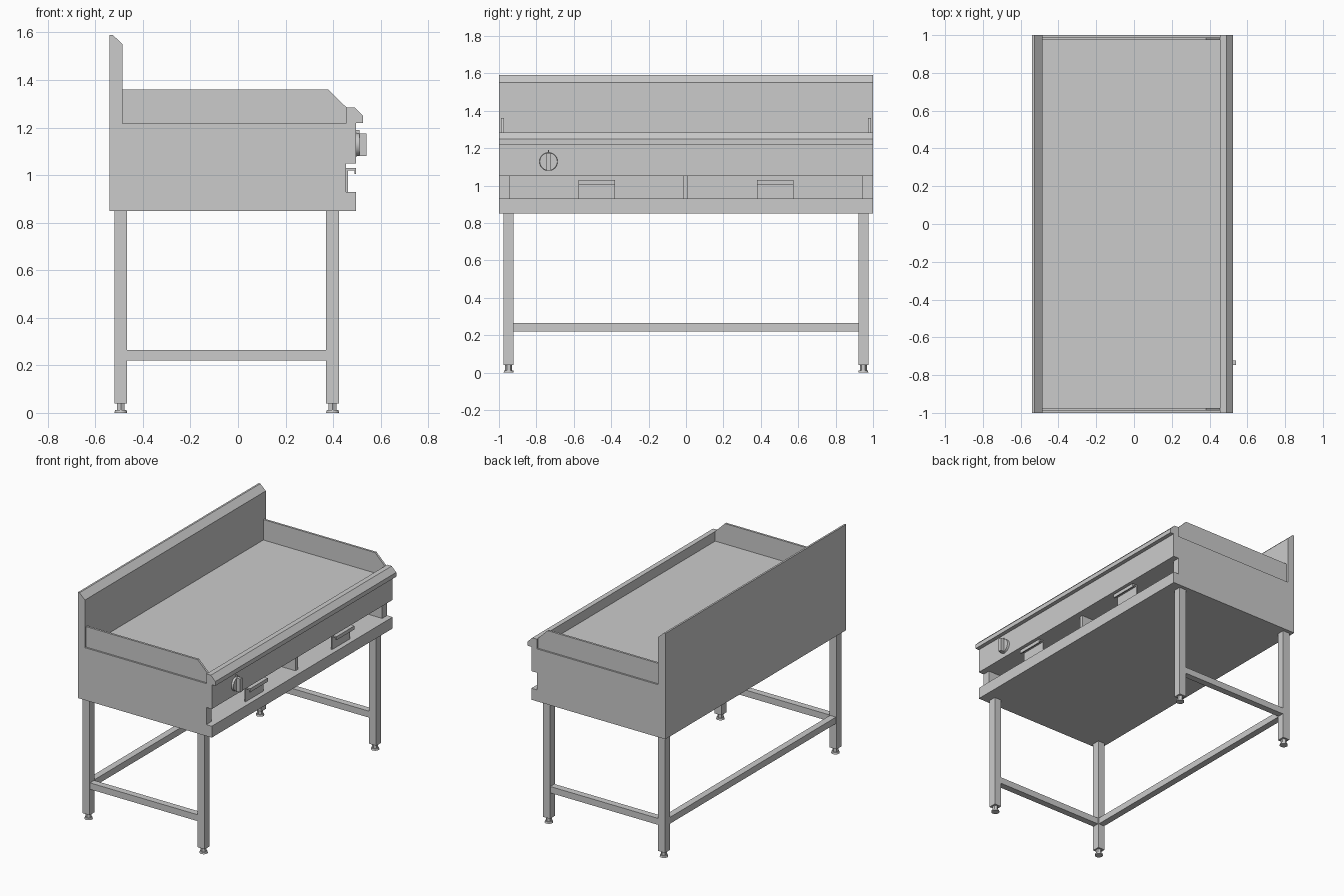
import bpy, bmesh, math
from mathutils import Matrix, Vector

if "Cube" in bpy.data.objects:
    bpy.data.objects.remove(bpy.data.objects["Cube"])


def make(name, bm):
    bmesh.ops.recalc_face_normals(bm, faces=bm.faces)
    me = bpy.data.meshes.new(name)
    bm.to_mesh(me)
    bm.free()
    ob = bpy.data.objects.new(name, me)
    bpy.context.collection.objects.link(ob)
    return ob


def box(name, x, y, z):
    bm = bmesh.new()
    c = Vector((sum(x) / 2, sum(y) / 2, sum(z) / 2))
    s = Matrix.Diagonal((x[1] - x[0], y[1] - y[0], z[1] - z[0], 1))
    bmesh.ops.create_cube(bm, size=1, matrix=Matrix.Translation(c) @ s)
    return make(name, bm)


def prism(name, profile, y0, y1):
    """Extrude an x-z profile along y."""
    bm = bmesh.new()
    face = bm.faces.new([bm.verts.new((x, y0, z)) for x, z in profile])
    ext = bmesh.ops.extrude_face_region(bm, geom=[face])["geom"]
    bmesh.ops.translate(bm, vec=(0, y1 - y0, 0),
                        verts=[v for v in ext if isinstance(v, bmesh.types.BMVert)])
    return make(name, bm)


def cylinder(name, r1, r2, depth, centre, axis="z", sides=32):
    bm = bmesh.new()
    rot = Matrix.Rotation(math.pi / 2, 4, "Y") if axis == "x" else Matrix.Identity(4)
    bmesh.ops.create_cone(bm, cap_ends=True, segments=sides, radius1=r1, radius2=r2,
                          depth=depth, matrix=Matrix.Translation(centre) @ rot)
    ob = make(name, bm)
    if sides > 8:
        for p in ob.data.polygons:
            p.use_smooth = len(p.vertices) == 4
        ob.data.set_sharp_from_angle(angle=math.radians(40))
    return ob


# Cabinet with backsplash, cooking plate, front rail and notched front
body = prism("griddle_body", [
    (-.54, .85), (.497, .85), (.497, .93), (.455, .93), (.455, 1.05), (.497, 1.05),
    (.497, 1.22), (.525, 1.22), (.525, 1.25), (.49, 1.285), (.455, 1.285),
    (.455, 1.217), (-.485, 1.217), (-.485, 1.55), (-.527, 1.59), (-.54, 1.59)], -1, 1)

# Open drawer bays cut into the front
for i, y in enumerate([(-.945, -.014), (.012, .945)]):
    cutter = box(f"bay_cutter_{i}", (-.5, .475), y, (.93, 1.05))
    cutter.hide_render = True
    cutter.display_type = "WIRE"
    mod = body.modifiers.new("bay", "BOOLEAN")
    mod.operation = "DIFFERENCE"
    mod.solver = "EXACT"
    mod.object = cutter

for s in (-1, 1):
    side = "left" if s < 0 else "right"
    # Side splash guard
    prism(f"side_guard_{side}", [(-.487, 1.215), (.456, 1.215), (.456, 1.285),
                                 (.38, 1.36), (-.487, 1.36)], s * .973, s * .988)
    # Drawer handle: folded strip
    prism(f"drawer_handle_{side}", [
        (.455, .93), (.463, .93), (.463, 1.02), (.489, 1.02), (.489, 1.005),
        (.497, 1.005), (.497, 1.03), (.455, 1.03)], s * .478 - .098, s * .478 + .098)
    # Legs and levelling feet
    for x, end in ((-.493, "back"), (.398, "front")):
        y = s * .948
        box(f"leg_{end}_{side}", (x - .027, x + .027), (y - .027, y + .027), (.04, .85))
        cylinder(f"foot_nut_{end}_{side}", .019, .019, .03, (x, y, .027), sides=6)
        cylinder(f"foot_pad_{end}_{side}", .027, .024, .012, (x, y, .006), sides=24)
    # Side stretcher
    box(f"side_stretcher_{side}", (-.467, .372), (s * .948 - .023, s * .948 + .023), (.22, .265))

# Back stretcher
box("back_stretcher", (-.516, -.47), (-.922, .922), (.22, .265))

# Control knob: skirt, grip and index mark
ky, kz = -.735, 1.128
cylinder("knob_skirt", .049, .047, .016, (.504, ky, kz), "x")
box("knob_grip", (.508, .54), (ky - .012, ky + .012), (kz - .047, kz + .047))
box("knob_mark", (.49, .51), (ky - .003, ky + .003), (kz + .04, 1.19))
